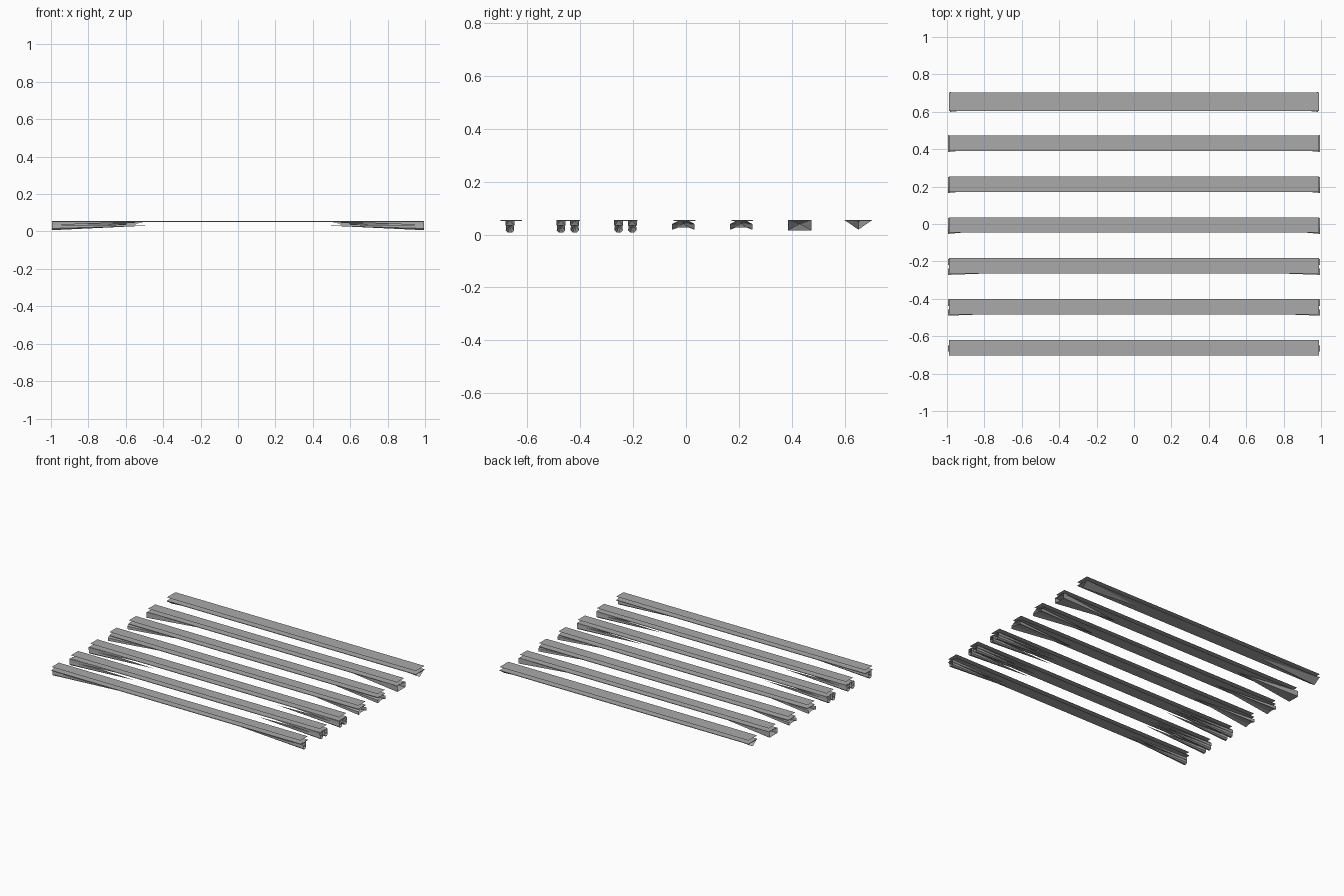
import bpy

cube = bpy.data.objects.get("Cube")
if cube:
    bpy.data.objects.remove(cube, do_unlink=True)

grey = bpy.data.materials.new("plain grey")
grey.use_nodes = True
colour = (0.4, 0.4, 0.4, 1)
grey.diffuse_color = colour
grey.node_tree.nodes["Principled BSDF"].inputs["Base Color"].default_value = colour


def add_mesh(name, verts, faces):
    mesh = bpy.data.meshes.new(name)
    mesh.from_pydata(verts, [], faces)
    mesh.materials.append(grey)
    obj = bpy.data.objects.new(name, mesh)
    bpy.context.collection.objects.link(obj)
    return obj


def sheet(name, y0, y1, z, half=0.988):
    """Flat sheet running the length of a slat."""
    return add_mesh(name, [(-half, y0, z), (half, y0, z), (half, y1, z), (-half, y1, z)],
                    [(0, 1, 2, 3)])


def slat(name, y0, y1):
    """Upper sheet with a thin board just beneath it."""
    sheet(name + "_top", y0, y1, 0.080)
    board = sheet(name + "_underboard", y0, y1, 0.056)
    solid = board.modifiers.new("thickness", 'SOLIDIFY')
    solid.thickness = 0.004
    solid.offset = -1


def spikes(name, y, profile, tip_x, tip_z, end_x=0.995):
    """Open end profile at both ends, tapering inwards to a point."""
    n = len(profile)
    for side, label in ((1, "left"), (-1, "right")):
        verts = [(side * end_x, y + p, z) for p, z in profile]
        verts.append((side * tip_x, y, tip_z))
        faces = [(i, (i + 1) % n, n) for i in range(n)]
        if side < 0:
            faces = [tuple(reversed(f)) for f in faces]
        add_mesh(name + "_" + label, verts, faces)


# End profiles as (offset across the slat, height)
block = [(-.017, .034), (.017, .034), (.017, .055), (-.017, .055)]
foot = [(-.016, .016), (-.007, .007), (.007, .007), (.016, .016), (.014, .036), (-.014, .036)]
arch = [(-.043, .018), (-.018, .027), (.018, .027), (.043, .018),
        (.043, .040), (.014, .055), (-.014, .055), (-.043, .040)]
box = [(-.045, .016), (.045, .016), (.045, .055), (-.045, .055)]
vee = [(-.053, .055), (0, .019), (.053, .055)]


def leg(name, y):
    spikes(name + "_block", y, block, 0.53, 0.052)
    spikes(name + "_foot", y, foot, 0.49, 0.031)


# Slats, evenly spaced
pitch = 0.2185
for i in range(6):
    centre = -0.661 + i * pitch
    slat("slat_%d" % (i + 1), centre - 0.041, centre + 0.041)
slat("wide_slat", 0.604, 0.702)

# Single and paired legs
leg("single_leg", -0.666)
for name, y in (("front_pair", -0.447), ("rear_pair", -0.229)):
    leg(name + "_a", y - 0.026)
    leg(name + "_b", y + 0.026)

# Arched, boxed and pointed supports
spikes("front_arch", -0.010, arch, 0.52, 0.042)
spikes("rear_arch", 0.209, arch, 0.52, 0.042)
spikes("box_support", 0.430, box, 0.52, 0.040)
spikes("pointed_support", 0.652, vee, 0.50, 0.050, end_x=0.985)
